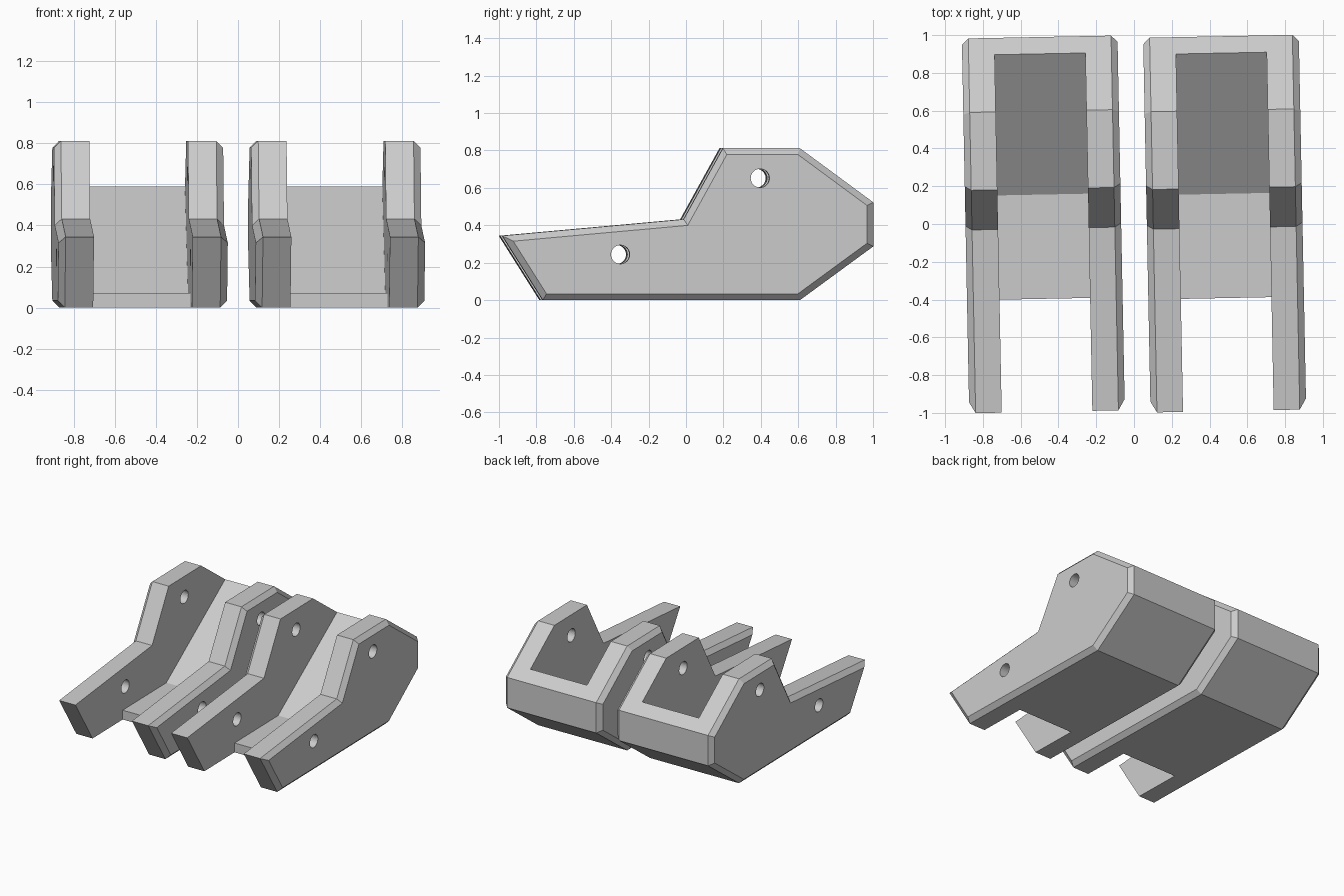
import bpy, bmesh, math

cube = bpy.data.objects.get("Cube")
if cube:
    bpy.data.objects.remove(cube, do_unlink=True)

HALF_WIDTH = 0.412     # outer face of the side plates
INNER_HALF = 0.24      # inner face of the side plates
CHAMFER = 0.034
TURN = math.radians(1.13)

# One plain grey for everything
grey = bpy.data.materials.new("plain grey")
grey.use_nodes = True
colour = (0.6, 0.6, 0.6, 1)
grey.diffuse_color = colour
grey.node_tree.nodes["Principled BSDF"].inputs["Base Color"].default_value = colour


def prism(name, profile, half, chamfer=0):
    """Extrude a (y, z) profile along x, with optional chamfered end caps."""
    bm = bmesh.new()
    cap = bm.faces.new([bm.verts.new((-half, y, z)) for y, z in profile])
    grown = bmesh.ops.extrude_face_region(bm, geom=[cap])["geom"]
    for v in grown:
        if isinstance(v, bmesh.types.BMVert):
            v.co.x = half
    bmesh.ops.recalc_face_normals(bm, faces=bm.faces)
    if chamfer:
        rims = [e for e in bm.edges if abs(e.verts[0].co.x - e.verts[1].co.x) < 1e-5]
        bmesh.ops.bevel(bm, geom=rims, offset=chamfer, segments=1,
                        profile=0.5, affect='EDGES')
        bmesh.ops.recalc_face_normals(bm, faces=bm.faces)
    mesh = bpy.data.meshes.new(name)
    bm.to_mesh(mesh)
    bm.free()
    mesh.materials.append(grey)
    obj = bpy.data.objects.new(name, mesh)
    bpy.context.collection.objects.link(obj)
    return obj


def cut(target, cutter):
    """Subtract the cutter from the target and discard it."""
    cutter.hide_render = True
    mod = target.modifiers.new("cut", 'BOOLEAN')
    mod.operation = 'DIFFERENCE'
    mod.solver = 'EXACT'
    mod.object = cutter
    bpy.context.view_layer.objects.active = target
    bpy.ops.object.modifier_apply(modifier=mod.name)
    bpy.data.objects.remove(cutter, do_unlink=True)


# Bracket body: full side outline with chamfered outer rims
outline = [(-0.992, 0.344), (-0.775, 0), (0.6, 0), (0.992, 0.287),
           (0.992, 0.523), (0.6, 0.812), (0.188, 0.812), (-0.022, 0.432)]
bracket = prism("right_bracket", outline, HALF_WIDTH, CHAMFER)

# Channel between the plates: open front, thin floor, sloping rear wall
channel = [(-1.2, -0.2), (-0.394, -0.2), (-0.394, 0.072), (0.158, 0.072),
           (0.905, 0.59), (1.35, 0.899), (1.35, 1.2), (-1.2, 1.2)]
cut(bracket, prism("channel_cutter", channel, INNER_HALF))

# Pin holes through both plates
for y, z in ((0.386, 0.652), (-0.361, 0.244)):
    circle = [(y + 0.05 * math.cos(a), z + 0.05 * math.sin(a))
              for a in (math.tau * i / 32 for i in range(32))]
    cut(bracket, prism("hole_cutter", circle, 0.6))

# Matching pair, each turned slightly
left = bpy.data.objects.new("left_bracket", bracket.data)
bpy.context.collection.objects.link(left)
for obj, side in ((bracket, -1), (left, 1)):
    obj.location = (side * 0.48, side * 0.002, 0)
    obj.rotation_euler.z = TURN
